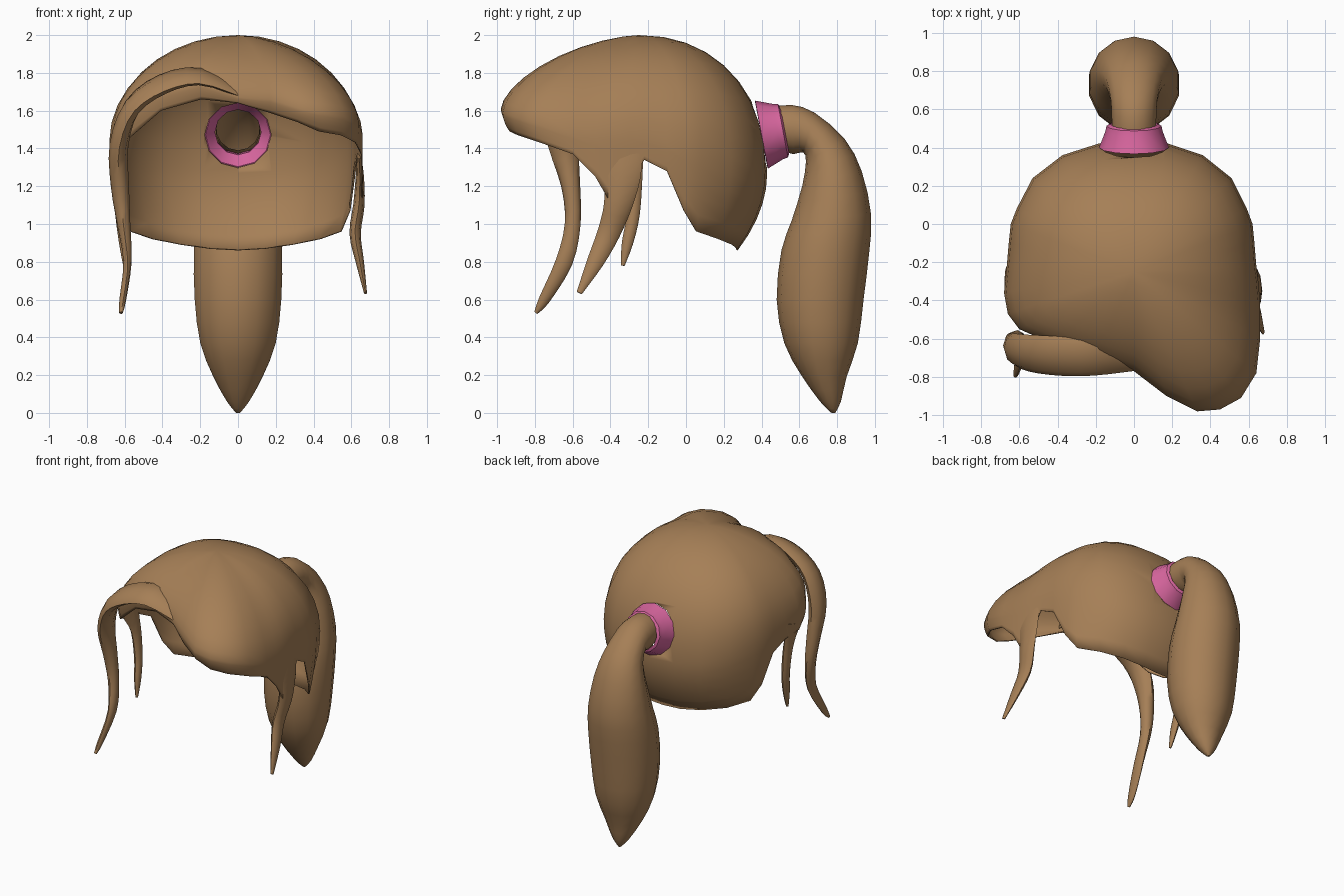
import bpy
import bmesh
import math
from mathutils import Vector

cube = bpy.data.objects.get("Cube")
if cube:
    bpy.data.objects.remove(cube, do_unlink=True)


def make_material(name, rgb):
    mat = bpy.data.materials.new(name)
    mat.use_nodes = True
    color = (*rgb, 1.0)
    mat.diffuse_color = color
    bsdf = mat.node_tree.nodes["Principled BSDF"]
    bsdf.inputs["Base Color"].default_value = color
    bsdf.inputs["Roughness"].default_value = 0.8
    return mat


BROWN = make_material("brown hair", (0.38, 0.213, 0.094))
PINK = make_material("pink band", (0.70, 0.135, 0.35))


def activate(obj):
    bpy.ops.object.select_all(action="DESELECT")
    obj.select_set(True)
    bpy.context.view_layer.objects.active = obj


def finish(bm, name, mat, recalc=True, angle=50):
    """Turn a bmesh into a smooth-shaded object."""
    if recalc:
        bmesh.ops.recalc_face_normals(bm, faces=bm.faces)
    mesh = bpy.data.meshes.new(name)
    bm.to_mesh(mesh)
    bm.free()
    obj = bpy.data.objects.new(name, mesh)
    bpy.context.collection.objects.link(obj)
    mesh.materials.append(mat)
    activate(obj)
    bpy.ops.object.shade_smooth_by_angle(angle=math.radians(angle))
    return obj


def loft(name, rings, mat, wrap=False, cap_start=True, angle=50):
    """Skin closed rings of points, one after another."""
    bm = bmesh.new()
    loops = [[bm.verts.new(p) for p in ring] for ring in rings]
    pairs = list(zip(loops, loops[1:]))
    if wrap:
        pairs.append((loops[-1], loops[0]))
    for a, b in pairs:
        n = len(a)
        for i in range(n):
            j = (i + 1) % n
            bm.faces.new((a[i], a[j], b[j], b[i]))
    if not wrap:
        bm.faces.new(loops[-1])
        if cap_start:
            bm.faces.new(loops[0])
    return finish(bm, name, mat, angle=angle)


def ellipse(center, u, v, sides):
    """Points of an ellipse with half axes u and v."""
    steps = [math.tau * i / sides for i in range(sides)]
    return [center + u * math.cos(t) + v * math.sin(t) for t in steps]


def smooth_stations(stations, steps=3):
    """Resample a list of number rows along a smooth spline."""
    result = []
    last = len(stations) - 1
    for i in range(last):
        quad = [stations[min(max(j, 0), last)] for j in range(i - 1, i + 3)]
        for k in range(steps):
            t = k / steps
            result.append([
                b + t * (c - a + t * (2 * a - 5 * b + 4 * c - d
                                      + t * (3 * (b - c) + d - a))) / 2
                for a, b, c, d in zip(*quad)])
    result.append(stations[-1])
    return result


def strand(name, stations, lean=0):
    """Tapering lock: stations of x, y, z, half width along y, half thickness."""
    stations = smooth_stations(stations)
    pts = [Vector(s[:3]) for s in stations]
    rings = []
    for i, s in enumerate(stations):
        tangent = pts[min(i + 1, len(pts) - 1)] - pts[max(i - 1, 0)]
        across = Vector((0, 1, lean))
        across = (across - across.project(tangent)).normalized()
        normal = tangent.cross(across).normalized()
        rings.append(ellipse(pts[i], across * s[3], normal * s[4], 8))
    return loft(name, rings, BROWN)


# Cap outline rows: x, y, height of widest point, hem height, hem inset
left_front = [
    (0, -.77, 1.67, 1.64, .97),
    (.17, -.9, 1.66, 1.59, .96),
    (.33, -.98, 1.61, 1.54, .95),
    (.45, -.97, 1.59, 1.49, .95),
    (.56, -.91, 1.57, 1.47, .97),
    (.64, -.78, 1.53, 1.43, .98),
    (.66, -.6, 1.47, 1.37, 1),
    (.66, -.48, 1.45, 1.25, 1),
    (.66, -.41, 1.45, 1.13, 1),
    (.65, -.3, 1.45, 1.22, 1),
]
side_back = [
    (.64, -.22, 1.45, 1.34, 1),
    (.63, -.1, 1.42, 1.28, .99),
    (.62, 0, 1.4, 1.07, .96),
    (.59, .08, 1.4, .96, .93),
    (.51, .24, 1.35, .92, .86),
    (.36, .36, 1.3, .89, .81),
    (.18, .42, 1.28, .868, .78),
]
right_front = [
    (-.68, -.36, 1.45, 1.36, 1),
    (-.66, -.47, 1.5, 1.4, .98),
    (-.6, -.55, 1.57, 1.45, .97),
    (-.42, -.63, 1.68, 1.6, .97),
    (-.2, -.7, 1.74, 1.66, .97),
]
back = [(0, .43, 1.27, .86, .77)]
mirrored = [(-x * 1.04, *rest) for x, *rest in reversed(side_back)]
rows = left_front + side_back + back + mirrored + right_front

# Cap: meridians run from the crown to the widest point, then to the hem
CROWN = Vector((0, -.25, 2))
UPPER, LOWER = 9, 5
bm = bmesh.new()
pole = bm.verts.new(CROWN)
meridians = []
for x, y, wide, hem, inset in rows:
    out = Vector((x, y - CROWN.y, 0))
    facing = out.normalized().y
    bulge = 1 - facing * (.27 if facing < 0 else .07)
    line = []
    for k in range(1, UPPER + 1):
        t = k / UPPER * math.pi / 2
        r, h = math.sin(t) ** bulge, max(math.cos(t), 0) ** bulge
        z = wide + (CROWN.z - wide) * h
        line.append(bm.verts.new((out.x * r, CROWN.y + out.y * r, z)))
    for k in range(1, LOWER + 1):
        s = k / LOWER
        r = 1 - (1 - inset) * s * s
        z = wide + (hem - wide) * s
        line.append(bm.verts.new((out.x * r, CROWN.y + out.y * r, z)))
    meridians.append(line)
for a, b in zip(meridians, meridians[1:] + meridians[:1]):
    bm.faces.new((pole, a[0], b[0]))
    for k in range(len(a) - 1):
        bm.faces.new((a[k], a[k + 1], b[k + 1], b[k]))
cap = finish(bm, "hair_cap", BROWN, recalc=False, angle=60)
shell = cap.modifiers.new("shell", "SOLIDIFY")
shell.thickness = 0.01
shell.offset = -1

# Hair tie: flared ring around a slightly tilted axis
AXIS = Vector((0, .32, .06)).normalized()
SIDE = Vector((1, 0, 0))
RISE = SIDE.cross(AXIS)
TIE = Vector((0, .41, 1.475))


def tie_ring(along, radius):
    return ellipse(TIE + AXIS * along, SIDE * radius, RISE * radius, 12)


profile = [(-.01, .183), (.075, .15), (.105, .144),
           (.115, .125), (.06, .122), (-.012, .172)]
loft("hair_tie", [tie_ring(*p) for p in profile], PINK, wrap=True, angle=35)

# Opening in the cap behind the tie
cutter = loft("opening_cutter", [tie_ring(-.2, .176), tie_ring(.2, .176)], BROWN)
cutter.hide_render = True
hole = cap.modifiers.new("opening", "BOOLEAN")
hole.operation = "DIFFERENCE"
hole.solver = "EXACT"
hole.object = cutter
activate(cap)
for modifier in ("shell", "opening"):
    bpy.ops.object.modifier_apply(modifier=modifier)
bpy.data.objects.remove(cutter, do_unlink=True)

# Ponytail sections: outer y, z, inner y, z, half width
tail = [
    (.46, 1.62, .50, 1.39, .115),
    (.56, 1.63, .57, 1.37, .12),
    (.68, 1.59, .62, 1.38, .125),
    (.84, 1.45, .635, 1.33, .15),
    (.93, 1.28, .615, 1.2, .19),
    (.98, 1.05, .56, 1.02, .225),
    (.97, .85, .505, .86, .24),
    (.94, .6, .48, .6, .235),
    (.91, .37, .52, .37, .205),
    (.85, .19, .61, .2, .135),
    (.82, .06, .71, .06, .06),
    (.79, 0, .77, 0, .01),
]
tail_rings = []
for y0, z0, y1, z1, half in smooth_stations(tail, 2):
    outer, inner = Vector((0, y0, z0)), Vector((0, y1, z1))
    tail_rings.append(ellipse((outer + inner) / 2, (outer - inner) / 2, SIDE * half, 14))
loft("ponytail", tail_rings, BROWN, cap_start=False)

# Loose locks at the sides and the swept fringe on the right
strand("left_side_lock", [
    (.64, -.35, 1.36, .12, .012), (.645, -.34, 1.25, .1, .022),
    (.64, -.36, 1.1, .075, .03), (.62, -.41, .95, .06, .03),
    (.645, -.48, .8, .045, .022), (.675, -.565, .635, .015, .008)])
strand("right_side_lock", [
    (-.665, -.32, 1.42, .1, .012), (-.645, -.28, 1.25, .05, .025),
    (-.625, -.28, 1.05, .035, .025), (-.61, -.31, .9, .03, .02),
    (-.6, -.335, .78, .01, .008)])
strand("right_fringe_lock", [
    (.03, -.71, 1.69, .06, .015), (-.2, -.7, 1.78, .1, .03),
    (-.4, -.69, 1.74, .11, .04), (-.56, -.675, 1.62, .1, .045),
    (-.63, -.65, 1.42, .08, .05), (-.625, -.61, 1.2, .05, .048),
    (-.605, -.6, 1, .042, .035), (-.585, -.645, .8, .045, .022),
    (-.61, -.75, .6, .03, .018), (-.62, -.795, .53, .01, .01)], lean=.4)
